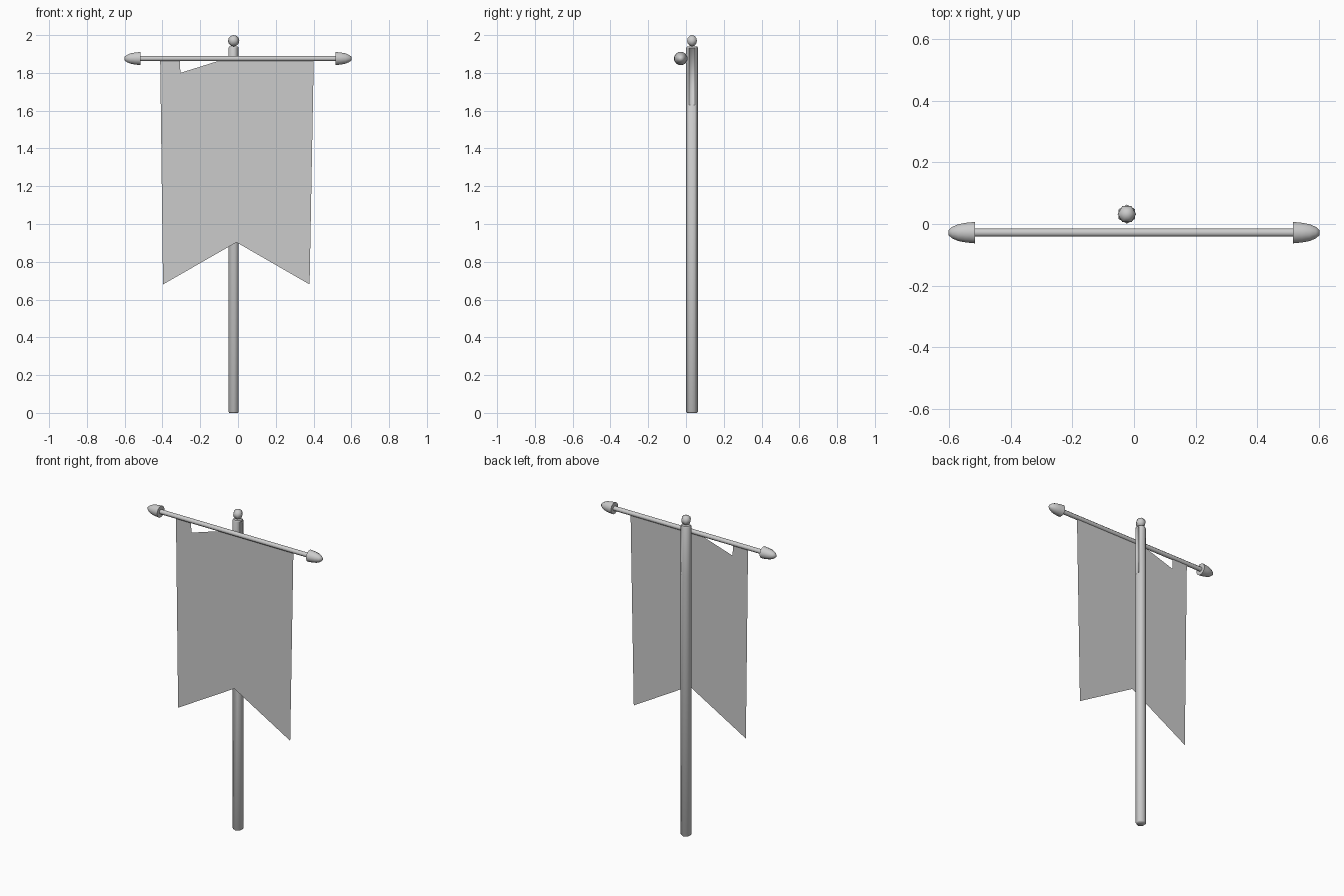
import bpy, bmesh, math
from mathutils import Matrix, Vector

if "Cube" in bpy.data.objects:
    bpy.data.objects.remove(bpy.data.objects["Cube"])

POLE_X, POLE_Y = -0.023, 0.032
BAR_Y, BAR_Z = -0.028, 1.876


def add_object(name, bm, smooth=None):
    bmesh.ops.recalc_face_normals(bm, faces=bm.faces)
    mesh = bpy.data.meshes.new(name)
    bm.to_mesh(mesh)
    bm.free()
    obj = bpy.data.objects.new(name, mesh)
    bpy.context.collection.objects.link(obj)
    if smooth:
        bpy.ops.object.select_all(action='DESELECT')
        obj.select_set(True)
        bpy.context.view_layer.objects.active = obj
        bpy.ops.object.shade_smooth_by_angle(angle=math.radians(smooth))
    return obj


def lathe(name, profile, sides, matrix, smooth=62):
    """Rings of (radius, height) joined around local z and capped."""
    bm = bmesh.new()
    rings = []
    for r, h in profile:
        rings.append([bm.verts.new((r * math.cos(a), r * math.sin(a), h))
                      for a in (math.tau * (i + 0.5) / sides for i in range(sides))])
    for low, high in zip(rings, rings[1:]):
        for i in range(sides):
            j = (i + 1) % sides
            bm.faces.new((low[i], low[j], high[j], high[i]))
    bm.faces.new(rings[0])
    bm.faces.new(rings[-1])
    bm.transform(matrix)
    return add_object(name, bm, smooth)


# Hexagonal pole, slightly bevelled at the ends
pole = lathe("pole", [(0.027, 0), (0.031, 0.006), (0.031, 1.63), (0.031, 1.932), (0.027, 1.94)],
             6, Matrix.Translation((POLE_X, POLE_Y, 0)))

# Shallow slot in the pole's right face, near the top
bm = bmesh.new()
bm.from_mesh(pole.data)
slot = [f for f in bm.faces if f.normal.x > 0.9 and f.calc_center_median().z > 1.7
        and f.calc_center_median().z < 1.93]
bmesh.ops.inset_region(bm, faces=slot, thickness=0.001, depth=0)
bmesh.ops.translate(bm, verts=list({v for f in slot for v in f.verts}), vec=(-0.004, 0, 0))
bm.to_mesh(pole.data)
bm.free()

# Ball on top of the pole
bm = bmesh.new()
bmesh.ops.create_uvsphere(bm, u_segments=6, v_segments=6, radius=0.03,
                          matrix=Matrix.Translation((POLE_X, POLE_Y, 1.97))
                          @ Matrix.Rotation(math.radians(30), 4, 'Z'))
add_object("pole_ball", bm, 62)

# Crossbar
along_x = Matrix.Translation((0, BAR_Y, BAR_Z)) @ Matrix.Rotation(math.pi / 2, 4, 'Y')
lathe("crossbar", [(0.014, -0.53), (0.014, 0.53)], 8, along_x)

# Bullet-shaped end caps
cap = [(0.036, 0.515), (0.033, 0.545), (0.028, 0.57), (0.019, 0.59), (0.008, 0.602)]
for side, name in ((1, "right_end_cap"), (-1, "left_end_cap")):
    lathe(name, cap, 12, Matrix.Scale(side, 4, Vector((1, 0, 0))) @ along_x)

# Swallow-tailed banner with three hanging tabs
outline = [(-0.412, BAR_Z), (-0.308, BAR_Z), (-0.305, 1.80), (-0.063, 1.80), (-0.063, BAR_Z),
           (0.042, BAR_Z), (0.042, 1.80), (0.291, 1.80), (0.291, BAR_Z), (0.401, BAR_Z),
           (0.379, 0.68), (-0.008, 0.903), (-0.397, 0.68)]
bm = bmesh.new()
face = bm.faces.new([bm.verts.new((x, -0.025, z)) for x, z in outline])
bmesh.ops.triangulate(bm, faces=[face])
add_object("banner", bm)
